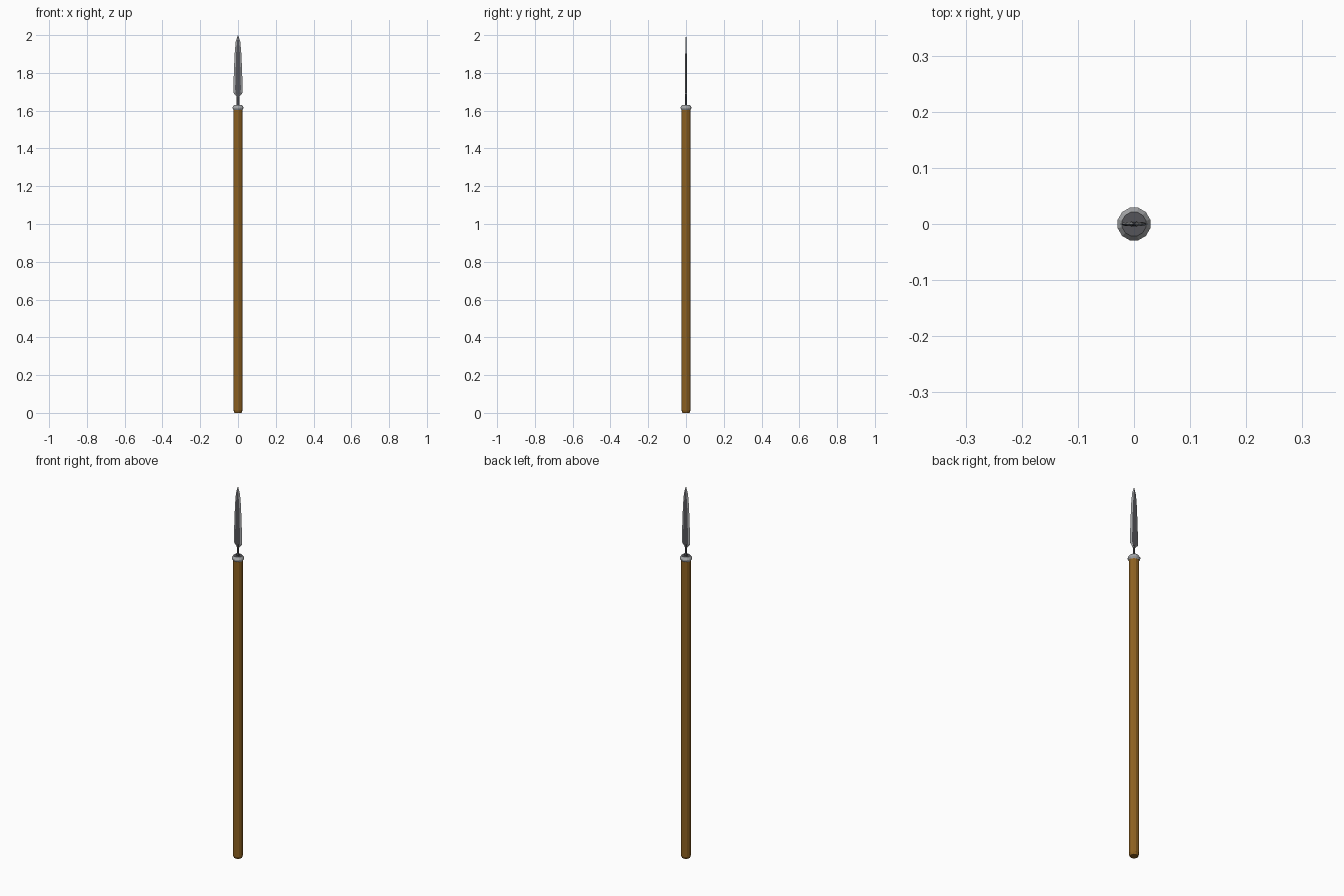
import bpy, bmesh
from math import cos, sin, tau

if "Cube" in bpy.data.objects:
    bpy.data.objects.remove(bpy.data.objects["Cube"])

def material(name, rgb):
    m = bpy.data.materials.new(name)
    m.diffuse_color = (*rgb, 1)
    m.use_nodes = True
    m.node_tree.nodes["Principled BSDF"].inputs["Base Color"].default_value = m.diffuse_color
    return m

wood = material("wood", (0.27, 0.12, 0.015))
dark = material("dark_steel", (0.09, 0.09, 0.10))
steel = material("edge_steel", (0.38, 0.39, 0.40))

def loft(name, rings, mats, pick=lambda ring, side: 0):
    """Skin a stack of equal-sized point rings and cap both ends."""
    bm = bmesh.new()
    loops = [[bm.verts.new(p) for p in ring] for ring in rings]
    n = len(loops[0])
    for r, (a, b) in enumerate(zip(loops, loops[1:])):
        for i in range(n):
            j = (i + 1) % n
            bm.faces.new((a[i], a[j], b[j], b[i])).material_index = pick(r, i)
    bm.faces.new(loops[0][::-1])
    bm.faces.new(loops[-1])
    bmesh.ops.recalc_face_normals(bm, faces=bm.faces)
    me = bpy.data.meshes.new(name)
    bm.to_mesh(me)
    bm.free()
    for m in mats:
        me.materials.append(m)
    ob = bpy.data.objects.new(name, me)
    bpy.context.collection.objects.link(ob)
    return ob

def round_rings(profile, n=12):
    return [[(r * cos(tau * (i + .5) / n), r * sin(tau * (i + .5) / n), z)
             for i in range(n)] for r, z in profile]

def blade_ring(w, c, t, z):
    # six-sided section: sharp edges at +-w, flat of half width c, half thickness t
    return [(w, 0, z), (c, t, z), (-c, t, z), (-w, 0, z), (-c, -t, z), (c, -t, z)]

# Wooden shaft with a chamfered butt
loft("shaft", round_rings([(0.020, 0.0), (0.0245, 0.012), (0.0245, 1.61)]), [wood])

# Flared metal collar
loft("collar", round_rings([(0.024, 1.603), (0.030, 1.612), (0.030, 1.618),
                            (0.022, 1.63)]),
     [dark, steel], lambda ring, side: 1)

# Slim neck joining collar and blade
loft("neck", [blade_ring(w, w * .6, t, z) for w, t, z in
              [(0.009, 0.005, 1.625), (0.007, 0.004, 1.645), (0.007, 0.004, 1.69)]], [dark])

# Leaf blade with dark flats and bright bevelled edges
loft("blade", [blade_ring(*s) for s in [
    (0.007, 0.005, 0.003, 1.675), (0.025, 0.014, 0.004, 1.695),
    (0.025, 0.015, 0.004, 1.72), (0.018, 0.010, 0.004, 1.90),
    (0.012, 0.005, 0.0035, 1.965), (0.001, 0.0005, 0.0005, 2.0)]],
    [dark, steel], lambda ring, side: 0 if side in (1, 4) else 1)
